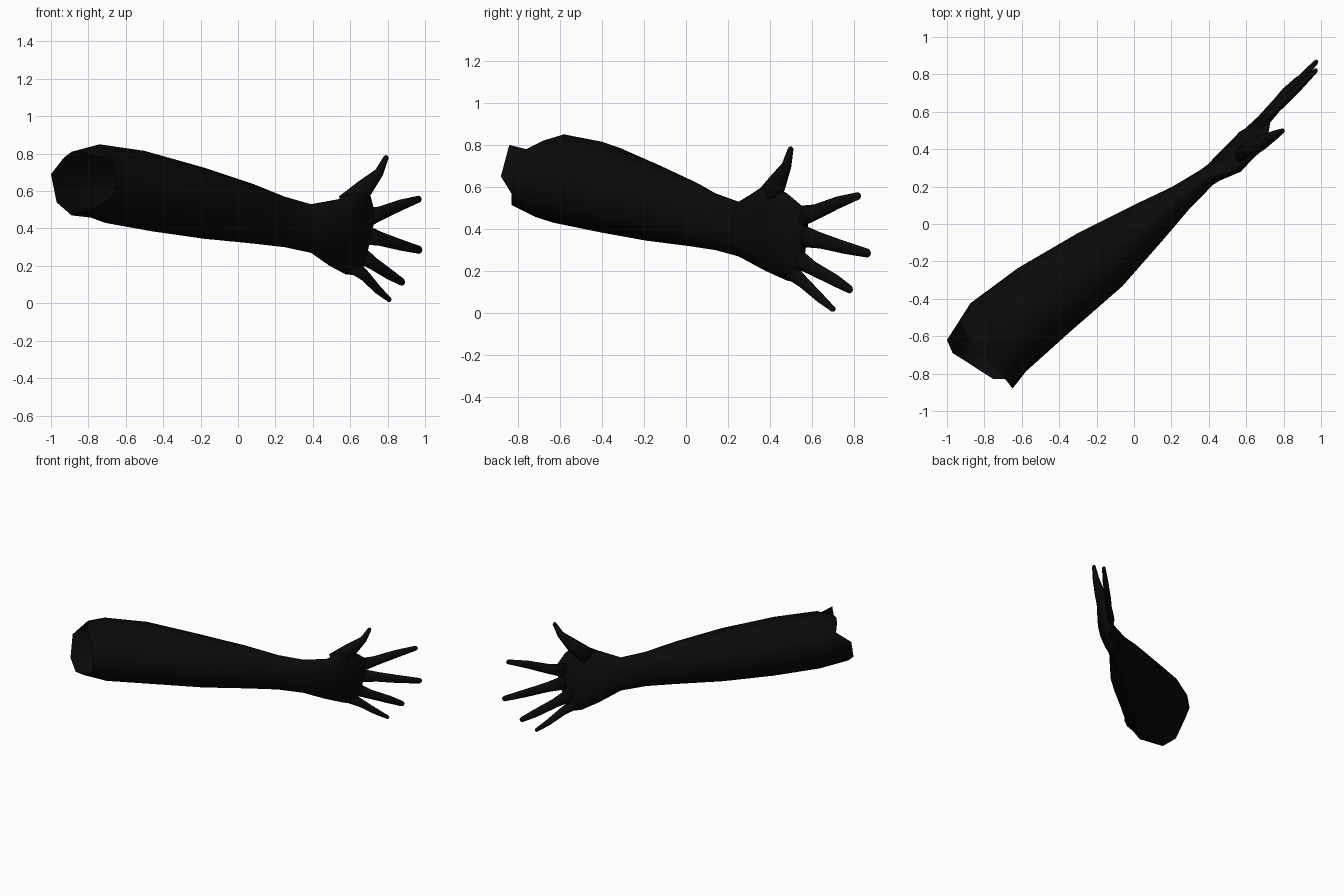
import bpy, bmesh
from math import sin, cos, tau
from mathutils import Vector

if "Cube" in bpy.data.objects:
    bpy.data.objects.remove(bpy.data.objects["Cube"])

SIDES = 12
ACROSS = Vector((0.634, -0.774, 0))   # level direction across the arm, palm side

black = bpy.data.materials.new("matte_black")
black.use_nodes = True
black.diffuse_color = (0.003, 0.003, 0.003, 1)
bsdf = black.node_tree.nodes["Principled BSDF"]
bsdf.inputs["Base Color"].default_value = black.diffuse_color
bsdf.inputs["Roughness"].default_value = 0.9


def oval(centre, up, side):
    return [centre + up * cos(tau * k / SIDES) + side * sin(tau * k / SIDES)
            for k in range(SIDES)]


def loft(name, rings, cap_start=False):
    """Skin a row of rings into a smooth tube with a closed far end."""
    bm = bmesh.new()
    rows = [[bm.verts.new(p) for p in ring] for ring in rings]
    for a, b in zip(rows, rows[1:]):
        for k in range(SIDES):
            j = (k + 1) % SIDES
            bm.faces.new((a[k], a[j], b[j], b[k]))
    bm.faces.new(rows[-1])
    if cap_start:
        bm.faces.new(rows[0][::-1])
    bmesh.ops.recalc_face_normals(bm, faces=bm.faces[:])
    mesh = bpy.data.meshes.new(name)
    bm.to_mesh(mesh)
    bm.free()
    mesh.materials.append(black)
    mesh.polygons.foreach_set("use_smooth", [True] * len(mesh.polygons))
    obj = bpy.data.objects.new(name, mesh)
    bpy.context.collection.objects.link(obj)
    return obj


# Ragged open edge at the upper end of the arm, starting from its top
open_edge = [Vector(p) for p in (
    (-.83, -.68, .81), (-.75, -.76, .78), (-.68, -.84, .80), (-.65, -.88, .65),
    (-.67, -.83, .57), (-.75, -.83, .515), (-.83, -.78, .49), (-.89, -.74, .47),
    (-.97, -.69, .54), (-1.0, -.62, .69), (-.93, -.53, .78), (-.89, -.60, .81))]

# Arm and palm sections: top point, bottom point, half thickness
sections = [
    ((-.74, -.58, .85), (-.71, -.63, .43), .235),
    ((-.50, -.40, .815), (-.46, -.41, .385), .22),
    ((-.18, -.19, .725), (-.18, -.19, .345), .185),
    ((.076, .007, .64), (.076, .007, .32), .122),
    ((.25, .14, .57), (.25, .14, .30), .075),
    ((.39, .25, .53), (.39, .25, .27), .052),
    ((.555, .30, .56), (.49, .38, .20), .06),
    ((.655, .39, .62), (.575, .48, .155), .05),
    ((.71, .48, .57), (.625, .51, .15), .038),
    ((.73, .575, .49), (.66, .54, .18), .02),
]
rings = [open_edge]
for top, bottom, half in sections:
    top, bottom = Vector(top), Vector(bottom)
    rings.append(oval((top + bottom) / 2, (top - bottom) / 2, ACROSS * half))
loft("arm_and_palm", rings)


def finger(name, path, widths, depths):
    """Tapered oval tube along a path, with a rounded tip."""
    pts = [Vector(p) for p in path]
    rings = []
    for i, p in enumerate(pts):
        along = (pts[min(i + 1, len(pts) - 1)] - pts[max(i - 1, 0)]).normalized()
        up = ACROSS.cross(along).normalized()
        side = along.cross(up)
        rings.append(oval(p, up * widths[i], side * depths[i]))
    tip = along * widths[-1] * 0.6
    rings.append(oval(pts[-1] + tip, up * widths[-1] * .5, side * depths[-1] * .5))
    loft(name, rings, cap_start=True)


DEPTHS = (.026, .022, .02, .013)
finger("index_finger",
       [(.68, .525, .455), (.76, .615, .48), (.87, .72, .525), (.97, .82, .558)],
       (.055, .038, .03, .018), DEPTHS)
finger("middle_finger",
       [(.67, .54, .37), (.76, .64, .345), (.87, .755, .312), (.972, .865, .285)],
       (.055, .038, .03, .021), DEPTHS)
finger("ring_finger",
       [(.63, .50, .28), (.72, .60, .215), (.81, .71, .155), (.88, .78, .112)],
       (.055, .036, .03, .02), DEPTHS)
finger("little_finger",
       [(.61, .49, .205), (.68, .56, .145), (.75, .64, .07), (.81, .70, .018)],
       (.045, .03, .022, .013), DEPTHS)
finger("thumb",
       [(.59, .38, .52), (.68, .435, .62), (.755, .477, .70), (.793, .498, .782)],
       (.08, .05, .025, .014), (.045, .04, .024, .013))
